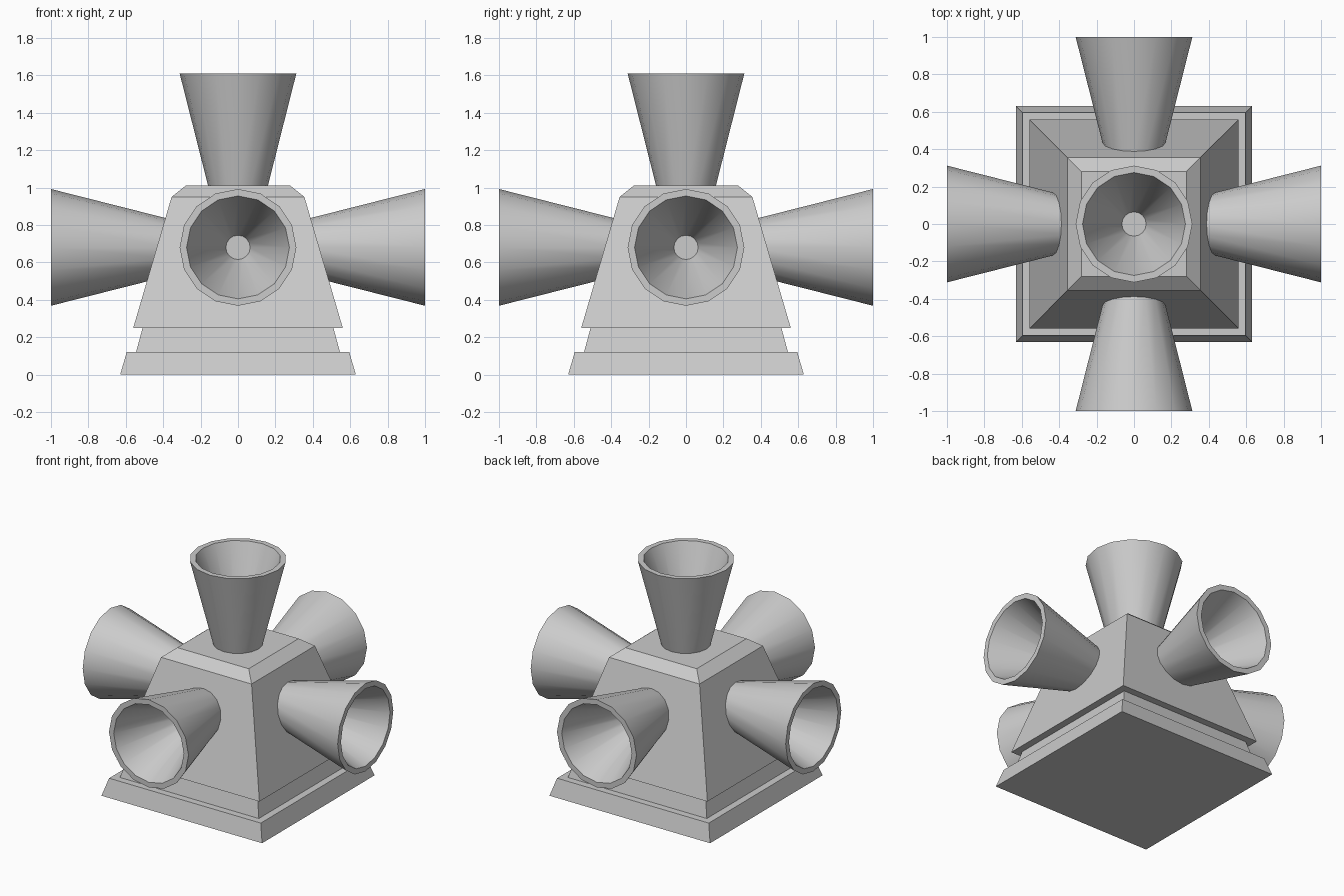
import bpy, bmesh
from math import pi, cos, sin, sqrt
from mathutils import Matrix, Vector

if "Cube" in bpy.data.objects:
    bpy.data.objects.remove(bpy.data.objects["Cube"])


def lathe(name, profile, sides, start=0.0, matrix=Matrix(), smooth=False):
    """Stack rings of (radius, height) into a closed shell, capped at both ends."""
    bm = bmesh.new()
    rings = []
    for r, h in profile:
        rings.append([bm.verts.new((r * cos(start + 2 * pi * i / sides),
                                    r * sin(start + 2 * pi * i / sides), h))
                      for i in range(sides)])
    for a, b in zip(rings, rings[1:]):
        for i in range(sides):
            j = (i + 1) % sides
            bm.faces.new((a[i], a[j], b[j], b[i]))
    bm.faces.new(rings[0][::-1])
    bm.faces.new(rings[-1])
    bm.transform(matrix)
    bmesh.ops.recalc_face_normals(bm, faces=bm.faces)
    mesh = bpy.data.meshes.new(name)
    bm.to_mesh(mesh)
    bm.free()
    ob = bpy.data.objects.new(name, mesh)
    bpy.context.collection.objects.link(ob)
    if smooth:
        bpy.ops.object.select_all(action='DESELECT')
        ob.select_set(True)
        bpy.context.view_layer.objects.active = ob
        bpy.ops.object.shade_smooth_by_angle(angle=pi / 6)
    return ob


def square_block(name, profile):
    """Tapered square block from (half width, height) pairs."""
    return lathe(name, [(w * sqrt(2), z) for w, z in profile], 4, pi / 4)


# Stepped base and tapered body with a chamfered top
square_block("base_plinth", [(0.63, 0), (0.595, 0.12)])
square_block("base_neck", [(0.545, 0.12), (0.51, 0.25)])
square_block("body", [(0.56, 0.25), (0.355, 0.95), (0.28, 1.01)])

# Hollow flared horns: outer wall, rim, inner wall, small floor (heights from the rim)
horn = [(0.15, -0.64), (0.312, 0), (0.275, 0), (0.065, -0.53)]
tips = {
    "horn_top": ((0, 0, 1.61), (0, 0, 1)),
    "horn_front": ((0, -1, 0.68), (0, -1, 0)),
    "horn_back": ((0, 1, 0.68), (0, 1, 0)),
    "horn_left": ((-1, 0, 0.68), (-1, 0, 0)),
    "horn_right": ((1, 0, 0.68), (1, 0, 0)),
}
for name, (tip, axis) in tips.items():
    turn = Vector((0, 0, 1)).rotation_difference(Vector(axis)).to_matrix().to_4x4()
    lathe(name, horn, 16, 0, Matrix.Translation(tip) @ turn, smooth=True)
